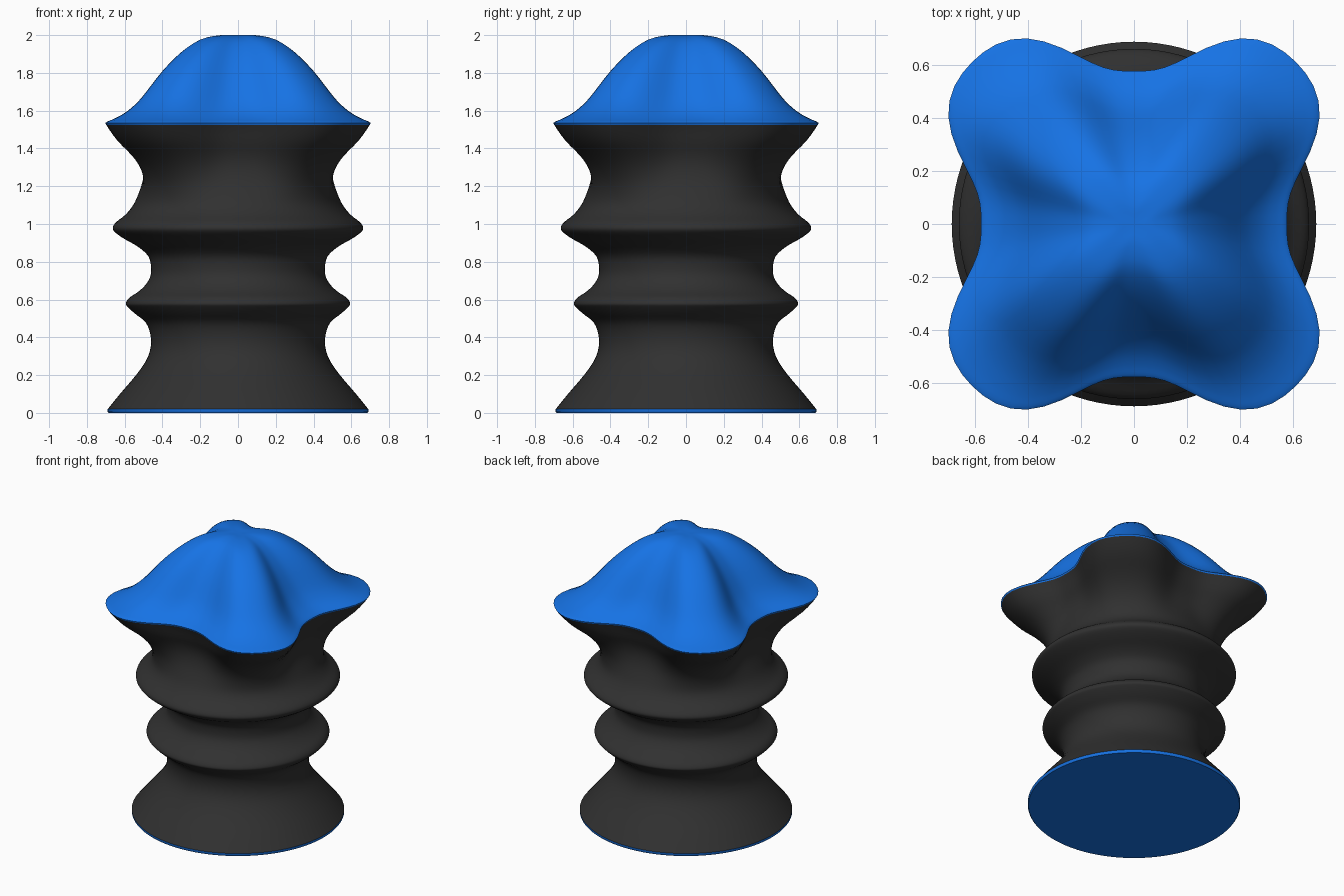
import bpy, bmesh, math

if "Cube" in bpy.data.objects:
    bpy.data.objects.remove(bpy.data.objects["Cube"])

SEG = 96
EXTENT = 0.703   # half width of the four-lobed outline


def lobe(a):
    # four-lobed outline radius: dips on the axes, lobes on the diagonals
    u = (1 - math.cos(4 * a)) / 2
    w = 0.4 * u + 0.6 * u * u * (3 - 2 * u)
    return 0.575 + 0.287 * w


K = EXTENT / max(lobe(i * math.pi / 360) * math.cos(i * math.pi / 360) for i in range(180))


def radius(r, s, a):
    # blend a circle (s=0) into the lobed outline (s=1)
    return r * (1 + s * (lobe(a) * K / EXTENT - 1))


def refine(pts, n=3):
    # Catmull-Rom smoothing of a profile
    out = []
    for i in range(len(pts) - 1):
        p0, p1 = pts[max(i - 1, 0)], pts[i]
        p2, p3 = pts[i + 1], pts[min(i + 2, len(pts) - 1)]
        for k in range(n):
            t = k / n
            out.append(tuple(0.5 * (2 * b + (c - a) * t + (2 * a - 5 * b + 4 * c - d) * t * t
                                    + (3 * b - a - 3 * c + d) * t ** 3)
                             for a, b, c, d in zip(p0, p1, p2, p3)))
    return out + [pts[-1]]


def material(name, col):
    m = bpy.data.materials.new(name)
    m.diffuse_color = (*col, 1)
    m.use_nodes = True
    m.node_tree.nodes["Principled BSDF"].inputs["Base Color"].default_value = m.diffuse_color
    return m


def loft(name, prof, blend, mat, cap_start=False, cap_end=False):
    # stack of rings from (radius, z) pairs, bottom to top
    bm = bmesh.new()
    rings = []
    for r, z in prof:
        s = blend(z)
        ring = []
        for i in range(SEG):
            a = 2 * math.pi * i / SEG
            q = radius(r, s, a)
            ring.append(bm.verts.new((q * math.cos(a), q * math.sin(a), z)))
        rings.append(ring)
    for lo, hi in zip(rings, rings[1:]):
        for i in range(SEG):
            j = (i + 1) % SEG
            bm.faces.new((lo[i], lo[j], hi[j], hi[i]))
    if cap_start:
        bm.faces.new(rings[0][::-1])
    if cap_end:
        top = bm.verts.new((0, 0, prof[-1][1]))
        for i in range(SEG):
            bm.faces.new((rings[-1][i], rings[-1][(i + 1) % SEG], top))
    me = bpy.data.meshes.new(name)
    bm.to_mesh(me)
    bm.free()
    me.materials.append(mat)
    ob = bpy.data.objects.new(name, me)
    bpy.context.collection.objects.link(ob)
    bpy.ops.object.select_all(action='DESELECT')
    ob.select_set(True)
    bpy.context.view_layer.objects.active = ob
    bpy.ops.object.shade_smooth_by_angle(angle=math.radians(50))
    return ob


blue = material("blue", (0.008, 0.17, 0.78))
black = material("black", (0.03, 0.03, 0.03))

# bellows body, round at the foot and lobed at the top
body = [(0.69, 0.02), (0.625, 0.1), (0.54, 0.2), (0.485, 0.28), (0.462, 0.35), (0.465, 0.42),
        (0.49, 0.48), (0.545, 0.525), (0.583, 0.56), (0.594, 0.58), (0.575, 0.61), (0.53, 0.64),
        (0.492, 0.675), (0.465, 0.72), (0.46, 0.77), (0.475, 0.83), (0.53, 0.88), (0.60, 0.92),
        (0.65, 0.955), (0.663, 0.98), (0.645, 1.01), (0.595, 1.05), (0.558, 1.1), (0.54, 1.16),
        (0.535, 1.23), (0.55, 1.3), (0.585, 1.365), (0.645, 1.44), (0.698, 1.525)]


def body_blend(z):
    t = min(max((z - 1.05) / 0.475, 0), 1)
    return t * t * (3 - 2 * t)


loft("bellows_body", refine(body), body_blend, black)

# domed top with four lobes
dome = [(0.703, 1.535), (0.69, 1.543), (0.65, 1.56), (0.60, 1.588), (0.55, 1.628), (0.50, 1.682),
        (0.40, 1.81), (0.30, 1.91), (0.20, 1.976), (0.10, 1.999), (0.03, 2.0)]
loft("lobed_cap", [(0.698, 1.525)] + refine(dome), lambda z: 1, blue, cap_end=True)

# thin foot disc
loft("foot_disc", [(0.685, 0), (0.69, 0.006), (0.69, 0.02)], lambda z: 0, blue, cap_start=True)
